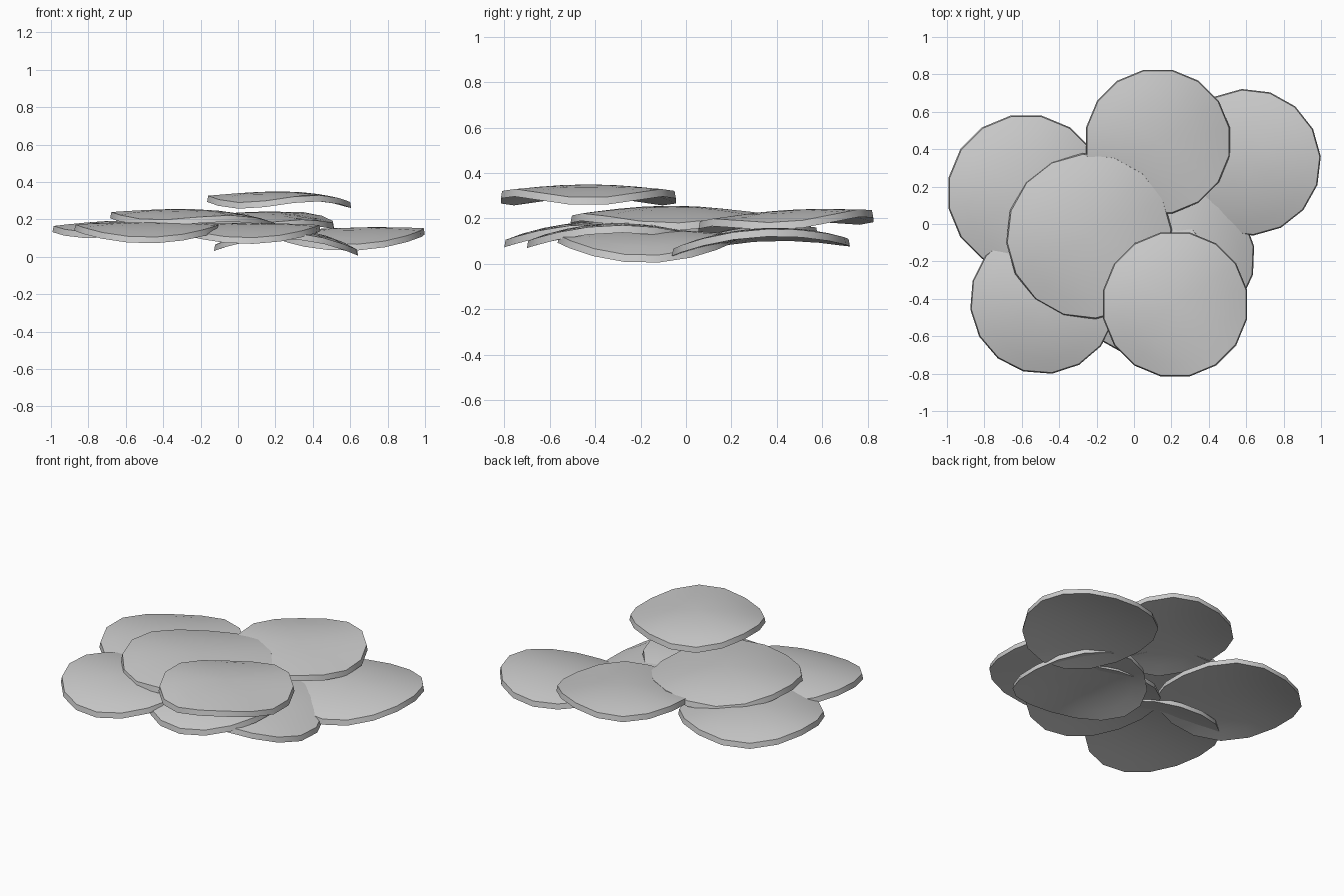
import bpy, bmesh, math

if "Cube" in bpy.data.objects:
    bpy.data.objects.remove(bpy.data.objects["Cube"])

SIDES = 16
RINGS = (0.3, 0.55, 0.8, 1.0)
THICK = 0.033


def pad(name, x, y, r, top, dome, tilt=(0, 0), saddle=(0, 0), wave=(0, 0), turn=0):
    """Thin domed disc; saddle and wave = (amount, direction of the droop in degrees)."""
    def height(rho, a):
        s = saddle[0] * math.cos(2 * (a - math.radians(saddle[1])))
        w = wave[0] * math.cos(3 * (a - math.radians(wave[1])))
        t = tilt[0] * math.cos(a) + tilt[1] * math.sin(a)
        return top - dome * rho ** 2 - s * rho ** 2 - w * rho ** 3 + t * rho

    bm = bmesh.new()

    def skin(drop, rim_scale):
        centre = bm.verts.new((x, y, top - drop))
        rings = []
        for rho in RINGS:
            ring = []
            for i in range(SIDES):
                a = 2 * math.pi * (i + turn) / SIDES
                k = rho * r * (rim_scale if rho == 1 else 1)
                ring.append(bm.verts.new((x + k * math.cos(a), y + k * math.sin(a),
                                          height(rho, a) - drop)))
            rings.append(ring)
        for i in range(SIDES):
            j = (i + 1) % SIDES
            bm.faces.new((centre, rings[0][i], rings[0][j]))
            for p, q in zip(rings, rings[1:]):
                bm.faces.new((p[i], q[i], q[j], p[j]))
        return rings[-1]

    # upper and lower skins joined by a rim
    upper = skin(0, 0.985)
    lower = skin(THICK, 1.0)
    for i in range(SIDES):
        j = (i + 1) % SIDES
        bm.faces.new((upper[i], lower[i], lower[j], upper[j]))
    bmesh.ops.recalc_face_normals(bm, faces=bm.faces)
    me = bpy.data.meshes.new(name)
    bm.to_mesh(me)
    bm.free()
    ob = bpy.data.objects.new(name, me)
    bpy.context.collection.objects.link(ob)
    bpy.context.view_layer.objects.active = ob
    ob.select_set(True)
    bpy.ops.object.shade_smooth_by_angle(angle=math.radians(35))
    ob.select_set(False)


# upper pads
pad("top_pad", 0.22, -0.43, 0.393, 0.35, 0.04, wave=(0.02, 0), turn=0.5)
pad("middle_pad", -0.24, -0.065, 0.445, 0.255, 0.045, tilt=(-0.012, 0), wave=(0.018, 0), turn=0.2)
pad("back_pad", 0.128, 0.44, 0.392, 0.237, 0.035, tilt=(0, 0.025), wave=(0.018, 0), turn=0.5)
# lower pads, drooping at the outside
pad("back_right_pad", 0.607, 0.33, 0.393, 0.155, 0.04, tilt=(0.01, 0.022), saddle=(0.027, 90), turn=0.2)
pad("back_left_pad", -0.577, 0.165, 0.423, 0.195, 0.045, wave=(0.018, 0), turn=0.5)
pad("front_left_pad", -0.485, -0.41, 0.393, 0.185, 0.04, tilt=(0, 0.01), saddle=(0.03, 90), turn=0.3)
pad("right_pad", 0.257, -0.18, 0.39, 0.15, 0.06, tilt=(-0.013, 0), saddle=(0.04, 0), turn=0.4)
pad("front_pad", 0.05, -0.31, 0.392, 0.18, 0.04, tilt=(0, 0.008), saddle=(0.03, 90), turn=0.2)
